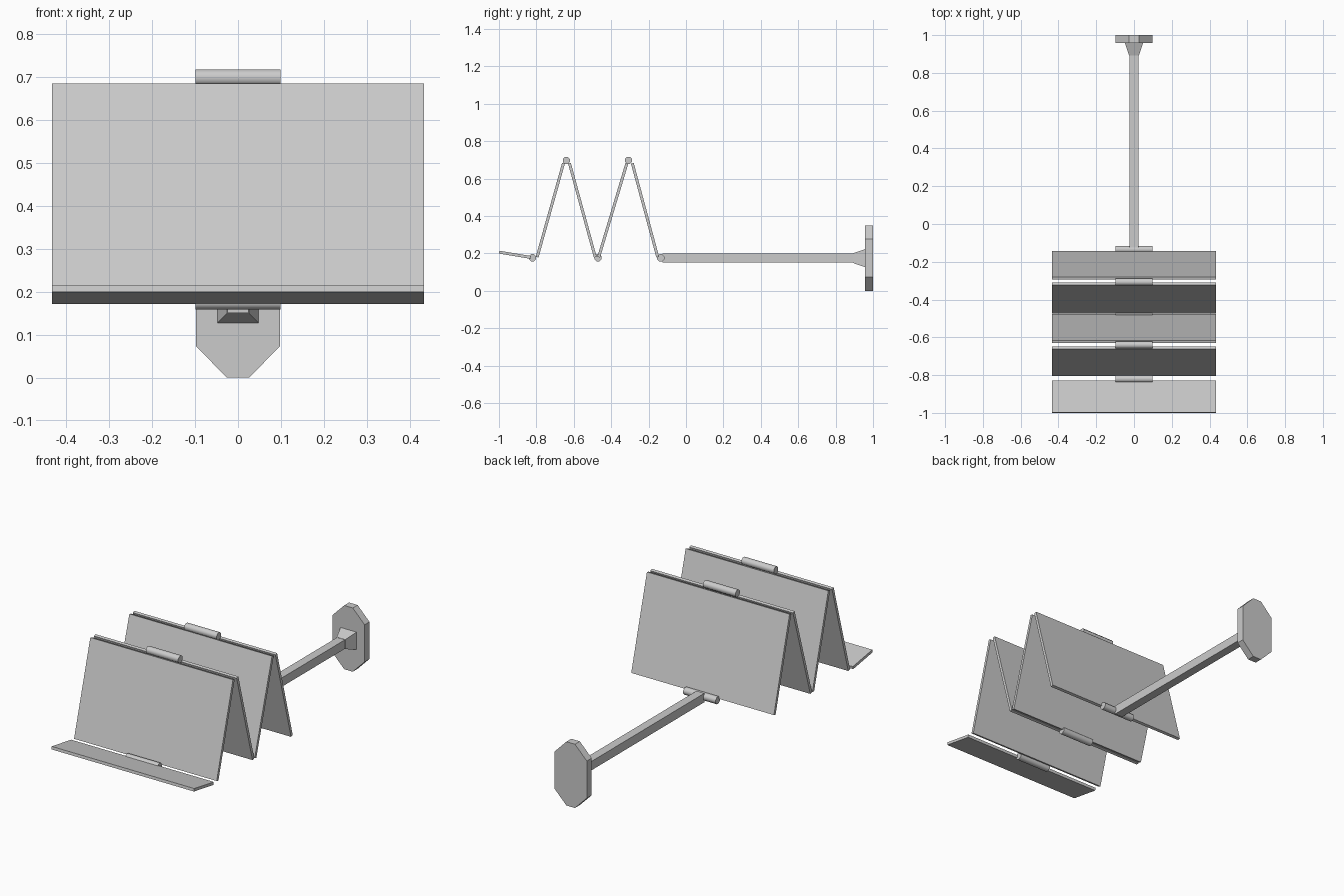
import bpy
import bmesh
from math import pi
from mathutils import Matrix, Vector

cube = bpy.data.objects.get("Cube")
if cube:
    bpy.data.objects.remove(cube, do_unlink=True)

grey = bpy.data.materials.new("plain_grey")
grey.use_nodes = True
colour = (0.6, 0.6, 0.6, 1)
grey.diffuse_color = colour
grey.node_tree.nodes["Principled BSDF"].inputs["Base Color"].default_value = colour


def finish(name, bm, smooth=None):
    bmesh.ops.recalc_face_normals(bm, faces=bm.faces)
    mesh = bpy.data.meshes.new(name)
    bm.to_mesh(mesh)
    bm.free()
    mesh.materials.append(grey)
    obj = bpy.data.objects.new(name, mesh)
    bpy.context.collection.objects.link(obj)
    if smooth:
        bpy.ops.object.select_all(action="DESELECT")
        obj.select_set(True)
        bpy.context.view_layer.objects.active = obj
        bpy.ops.object.shade_smooth_by_angle(angle=smooth)
    return obj


def extrude(name, points, offset):
    """Closed prism from a flat outline."""
    bm = bmesh.new()
    face = bm.faces.new([bm.verts.new(p) for p in points])
    grown = bmesh.ops.extrude_face_region(bm, geom=[face])["geom"]
    bmesh.ops.translate(bm, vec=offset, verts=[v for v in grown if isinstance(v, bmesh.types.BMVert)])
    return finish(name, bm)


def slab(name, start, end, half_width, thickness):
    """Flat board whose centre line runs from start to end in the yz plane."""
    a, b = Vector((0, *start)), Vector((0, *end))
    along = (b - a).normalized()
    side = Vector((0, -along.z, along.y)) * thickness / 2
    shift = Vector((-half_width, 0, 0))
    outline = [p + shift for p in (a - side, b - side, b + side, a + side)]
    return extrude(name, outline, (2 * half_width, 0, 0))


# Folded panels, alternating rising and falling
HALF, THICK, LOW, HIGH = 0.433, 0.0155, 0.18, 0.682
panels = [(-0.796, -0.655), (-0.623, -0.485), (-0.467, -0.316), (-0.287, -0.151)]
for i, (front, back) in enumerate(panels):
    z0, z1 = (LOW, HIGH) if i % 2 == 0 else (HIGH, LOW)
    slab(f"folding_panel_{i + 1}", (front, z0), (back, z1), HALF, THICK)

# Nearly flat front leaf
slab("front_leaf", (-0.999, 0.207), (-0.83, 0.179), HALF, THICK)

# Hinge barrels along each fold
for i, y in enumerate((-0.82, -0.64, -0.47, -0.307, -0.135)):
    bm = bmesh.new()
    turn = Matrix.Rotation(pi / 2, 4, "Y") @ Matrix.Rotation(pi / 8, 4, "Z")
    place = Matrix.Translation((0, y, 0.698 if i % 2 else 0.177))
    bmesh.ops.create_cone(bm, cap_ends=True, segments=8, radius1=0.0205,
                          radius2=0.0205, depth=0.197, matrix=place @ turn)
    finish(f"hinge_barrel_{i + 1}", bm, smooth=pi / 3)

# Square support arm
AXIS = 0.175
slab("support_arm", (-0.125, AXIS), (0.9, AXIS), 0.024, 0.049)

# Flared collar between arm and wall plate
bm = bmesh.new()
rings = []
for y, r in ((0.893, 0.026), (0.96, 0.049)):
    rings.append([bm.verts.new((sx * r, y, AXIS + sz * r))
                  for sx, sz in ((-1, -1), (1, -1), (1, 1), (-1, 1))])
for ring in rings:
    bm.faces.new(ring)
for i in range(4):
    j = (i + 1) % 4
    bm.faces.new((rings[0][i], rings[0][j], rings[1][j], rings[1][i]))
finish("flared_collar", bm)

# Wall plate with clipped corners
quarter = [(0.026, AXIS), (0.098, 0.102)]
outline = quarter + [(x, -z) for x, z in reversed(quarter)]
outline += [(-x, -z) for x, z in quarter] + [(-x, z) for x, z in reversed(quarter)]
extrude("wall_plate", [(x, 0.958, AXIS + z) for x, z in outline], (0, 0.042, 0))
